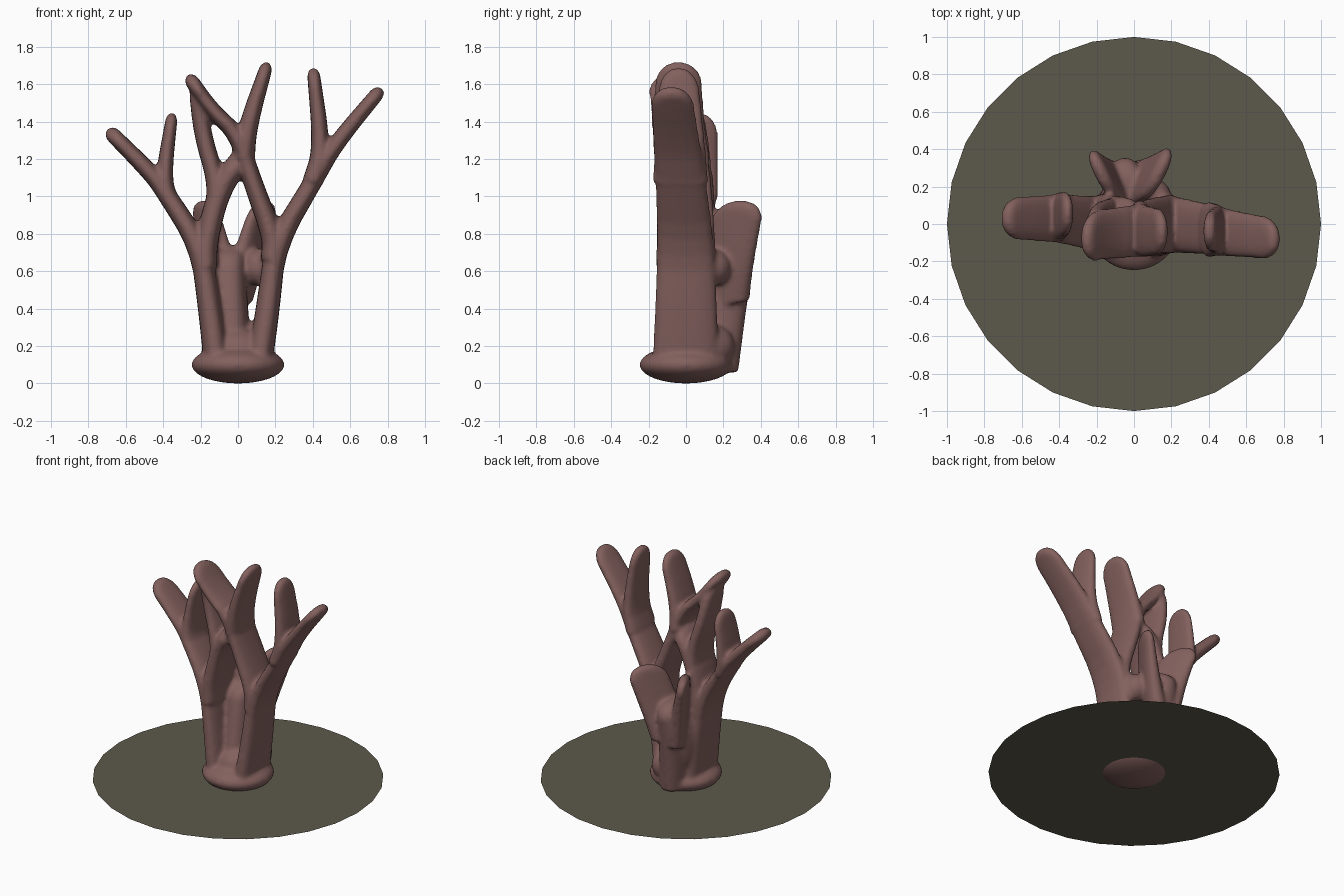
import bpy
import bmesh
import math
from mathutils import Vector

default_cube = bpy.data.objects.get("Cube")
if default_cube:
    bpy.data.objects.remove(default_cube, do_unlink=True)


def make_material(name, color):
    mat = bpy.data.materials.new(name)
    mat.use_nodes = True
    mat.diffuse_color = (*color, 1)
    mat.node_tree.nodes["Principled BSDF"].inputs["Base Color"].default_value = (*color, 1)
    return mat


def make_object(name, bm, mat):
    bmesh.ops.recalc_face_normals(bm, faces=bm.faces)
    mesh = bpy.data.meshes.new(name)
    bm.to_mesh(mesh)
    bm.free()
    mesh.materials.append(mat)
    obj = bpy.data.objects.new(name, mesh)
    bpy.context.collection.objects.link(obj)
    return obj


def rounded_path(points, passes=2):
    """Corner-cutting that keeps both end points."""
    for _ in range(passes):
        cut = [points[0]]
        for a, b in zip(points, points[1:]):
            cut += [a.lerp(b, 0.25), a.lerp(b, 0.75)]
        points = cut + [points[-1]]
    return points


def resample(points, step=0.012):
    dense = []
    for a, b in zip(points, points[1:]):
        count = max(1, math.ceil((b - a).length / step))
        dense += [a.lerp(b, i / count) for i in range(count)]
    return dense + [points[-1]]


def dome(distance, length):
    """Scale of a rounded tip at a distance from its end."""
    t = 1 - min(1, distance / length)
    return max(0.06, math.sqrt(1 - t * t))


def branch(bm, points, width, depth, yaw=0, sides=20):
    """Flat blade swept along a path; width and depth are (start, end) half sizes."""
    path = resample(rounded_path([Vector(p) for p in points]))
    travel = [0]
    for a, b in zip(path, path[1:]):
        travel.append(travel[-1] + (b - a).length)
    total = travel[-1]
    broad = Vector((math.sin(math.radians(yaw)), math.cos(math.radians(yaw)), 0))
    rings = []
    for i, center in enumerate(path):
        ahead = path[min(i + 2, len(path) - 1)]
        behind = path[max(i - 2, 0)]
        thin = broad.cross(ahead - behind).normalized()
        t = travel[i] / total
        left = total - travel[i]
        w = (width[0] + (width[1] - width[0]) * t) * dome(left, 0.05)
        d = (depth[0] + (depth[1] - depth[0]) * t) * dome(left, 0.12)
        ring = []
        for k in range(sides):
            angle = math.tau * k / sides
            c, s = math.cos(angle), math.sin(angle)
            u = math.copysign(abs(c) ** 0.8, c) * w
            v = math.copysign(abs(s) ** 0.8, s) * d
            ring.append(bm.verts.new(center + thin * u + broad * v))
        rings.append(ring)
    for low, high in zip(rings, rings[1:]):
        for k in range(sides):
            n = (k + 1) % sides
            bm.faces.new((low[k], low[n], high[n], high[k]))
    bm.faces.new(rings[0])
    bm.faces.new(rings[-1])


def blob(bm, center, radii):
    made = bmesh.ops.create_uvsphere(bm, u_segments=32, v_segments=16, radius=1)
    for v in made["verts"]:
        v.co = Vector(v.co[i] * radii[i] + center[i] for i in range(3))


coral_brown = make_material("coral brown", (0.225, 0.118, 0.11))
sea_floor = make_material("sea floor olive", (0.108, 0.1, 0.07))

# Flat round ground plate
bm = bmesh.new()
bmesh.ops.create_circle(bm, cap_ends=True, segments=28, radius=1)
bmesh.ops.translate(bm, verts=bm.verts, vec=(0, 0, 0.05))
ground_disc = make_object("ground_disc", bm, sea_floor)

bm = bmesh.new()

# Swollen foot
blob(bm, (0, 0, 0.1), (0.25, 0.25, 0.1))
blob(bm, (0, 0.02, 0.17), (0.16, 0.17, 0.13))

# Right side: trunk with outer arm, then its inner finger
branch(bm, [(-0.11, 0, 0.08), (-0.15, 0, 0.4), (-0.2, 0, 0.73), (-0.4, 0.03, 1.04),
            (-0.47, 0.03, 1.13), (-0.7, 0.03, 1.36)], (0.07, 0.04), (0.18, 0.11))
branch(bm, [(-0.37, 0.03, 0.98), (-0.4, 0.04, 1.1), (-0.35, 0.06, 1.45)],
       (0.05, 0.03), (0.14, 0.11))

# Left side: trunk with outer arm, then its inner finger
branch(bm, [(0.11, 0, 0.08), (0.16, 0, 0.4), (0.2, 0, 0.74), (0.42, -0.03, 1.11),
            (0.52, -0.05, 1.28), (0.77, -0.08, 1.58)], (0.07, 0.037), (0.18, 0.11))
branch(bm, [(0.4, -0.03, 1.08), (0.45, -0.03, 1.25), (0.4, -0.04, 1.69)],
       (0.055, 0.033), (0.15, 0.1))

# Middle arms that cross and split into two tall fingers
branch(bm, [(0.18, 0, 0.66), (0.19, 0, 0.78), (0.08, -0.01, 1.07), (0, -0.04, 1.33),
            (-0.14, -0.05, 1.46), (-0.27, -0.08, 1.65)], (0.06, 0.037), (0.16, 0.13))
branch(bm, [(0.03, -0.02, 1.2), (0.05, -0.04, 1.37), (0.16, -0.04, 1.72)],
       (0.06, 0.033), (0.15, 0.12))
branch(bm, [(-0.17, 0, 0.62), (-0.17, 0, 0.76), (-0.1, 0, 1.04), (0.03, -0.02, 1.22)],
       (0.06, 0.06), (0.16, 0.15))
branch(bm, [(-0.12, 0, 0.97), (-0.12, 0, 1.1), (-0.19, 0, 1.33), (-0.22, -0.04, 1.59)],
       (0.05, 0.045), (0.15, 0.1))

# Rear trunk filling the space behind, with two spread lobes
branch(bm, [(-0.02, 0.08, 0.06), (-0.04, 0.13, 0.35), (-0.05, 0.2, 0.74)],
       (0.1, 0.09), (0.2, 0.17))
branch(bm, [(-0.02, 0.2, 0.44), (0.04, 0.22, 0.62), (0.15, 0.29, 0.98)],
       (0.07, 0.035), (0.15, 0.15), yaw=26)
branch(bm, [(-0.06, 0.19, 0.42), (-0.11, 0.22, 0.68), (-0.19, 0.29, 0.98)],
       (0.07, 0.035), (0.15, 0.14), yaw=-26)

# Low webs joining the rear trunk to the side trunks
blob(bm, (0.06, 0.1, 0.2), (0.11, 0.16, 0.13))
blob(bm, (0.11, 0.14, 0.62), (0.09, 0.1, 0.1))
blob(bm, (-0.1, 0.12, 0.45), (0.08, 0.13, 0.28))

# Fuse everything into one smooth organic body
coral = make_object("coral_body", bm, coral_brown)
remesh = coral.modifiers.new("fuse", 'REMESH')
remesh.mode = 'VOXEL'
remesh.voxel_size = 0.013
remesh.use_smooth_shade = True
soften = coral.modifiers.new("soften", 'SMOOTH')
soften.factor = 0.5
soften.iterations = 8

bpy.ops.object.select_all(action='DESELECT')
coral.select_set(True)
bpy.context.view_layer.objects.active = coral
for name in ("fuse", "soften"):
    bpy.ops.object.modifier_apply(modifier=name)
bpy.ops.object.shade_smooth()
